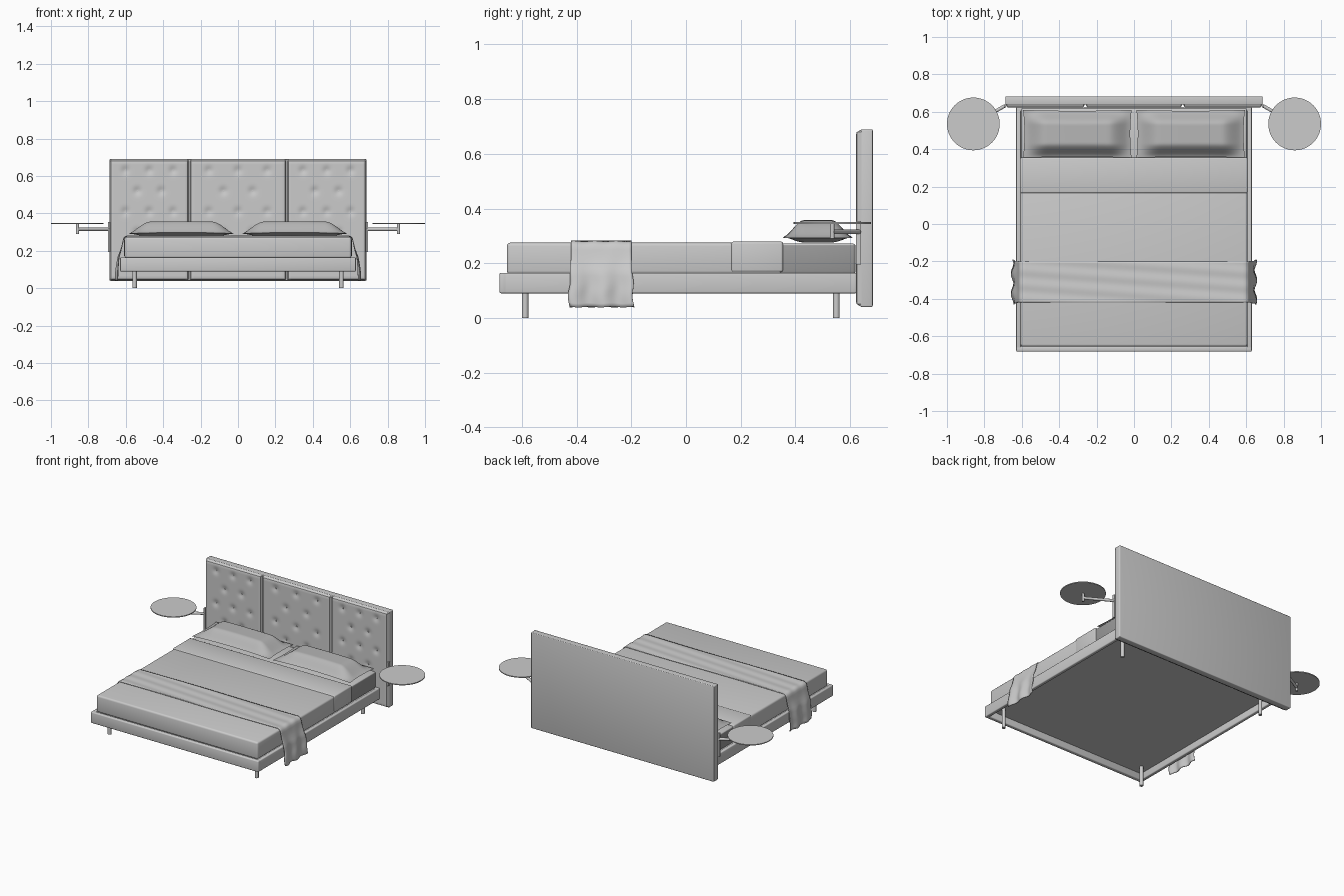
import bpy, bmesh, math
from mathutils import Vector

cube = bpy.data.objects.get("Cube")
if cube:
    bpy.data.objects.remove(cube, do_unlink=True)


def material(name, v):
    m = bpy.data.materials.new(name)
    m.use_nodes = True
    m.diffuse_color = (v, v, v, 1)
    m.node_tree.nodes["Principled BSDF"].inputs["Base Color"].default_value = (v, v, v, 1)
    return m


LIGHT = material("light grey", 0.6)
PILLOW = material("pillow grey", 0.47)
SHEET = material("dark sheet grey", 0.32)


def finish(bm, name, mat, smooth=True):
    bmesh.ops.recalc_face_normals(bm, faces=bm.faces)
    me = bpy.data.meshes.new(name)
    bm.to_mesh(me)
    bm.free()
    ob = bpy.data.objects.new(name, me)
    bpy.context.collection.objects.link(ob)
    me.materials.append(mat)
    if smooth:
        bpy.ops.object.select_all(action='DESELECT')
        ob.select_set(True)
        bpy.context.view_layer.objects.active = ob
        bpy.ops.object.shade_smooth_by_angle(angle=math.radians(35))
    return ob


def box(name, x0, x1, y0, y1, z0, z1, mat=LIGHT, bevel=0.0):
    bm = bmesh.new()
    bmesh.ops.create_cube(bm, size=1)
    for v in bm.verts:
        v.co = Vector(((x0 + x1) / 2 + v.co.x * (x1 - x0),
                       (y0 + y1) / 2 + v.co.y * (y1 - y0),
                       (z0 + z1) / 2 + v.co.z * (z1 - z0)))
    if bevel:
        bmesh.ops.bevel(bm, geom=bm.edges[:], offset=bevel, segments=3,
                        profile=0.5, affect='EDGES')
    return finish(bm, name, mat, bool(bevel))


def rod(name, a, b, r, sides=20):
    a, b = Vector(a), Vector(b)
    bm = bmesh.new()
    bmesh.ops.create_cone(bm, cap_ends=True, segments=sides, radius1=r, radius2=r,
                          depth=(b - a).length)
    rot = Vector((0, 0, 1)).rotation_difference(b - a).to_matrix()
    for v in bm.verts:
        v.co = rot @ v.co + (a + b) / 2
    return finish(bm, name, LIGHT)


def grid(nu, nv, func):
    """Quad sheet with func(u, v) evaluated over -1..1."""
    bm = bmesh.new()
    bmesh.ops.create_grid(bm, x_segments=nu, y_segments=nv, size=1)
    for v in bm.verts:
        v.co = Vector(func(v.co.x, v.co.y))
    return bm


def ramp(t):
    t = max(0.0, min(1.0, t))
    return t * t * (3 - 2 * t)


# Bed frame: four rails round a recessed base panel
box("foot_rail", -0.63, 0.63, -0.682, -0.655, 0.09, 0.165, bevel=0.006)
box("head_rail", -0.63, 0.63, 0.6, 0.625, 0.09, 0.165, bevel=0.006)
for side, s in (("left", 1), ("right", -1)):
    xs = sorted((s * 0.605, s * 0.63))
    box(side + "_rail", *xs, -0.68, 0.62, 0.09, 0.165, bevel=0.006)
    for end, y in (("front", -0.588), ("back", 0.55)):
        rod(f"{end}_{side}_leg", (s * 0.553, y, 0), (s * 0.553, y, 0.145), 0.012)
box("base_panel", -0.61, 0.61, -0.66, 0.605, 0.135, 0.16)

# Mattress, with darker sheet sides at the head, and the bed cover
mattress = box("mattress", -0.603, 0.603, 0.3, 0.62, 0.16, 0.272, bevel=0.01)
mattress.data.materials.append(SHEET)
for p in mattress.data.polygons:
    p.material_index = int(abs(p.normal.z) < 0.6)
box("bed_cover", -0.606, 0.606, -0.655, 0.352, 0.16, 0.275, bevel=0.012)
box("cover_fold", -0.609, 0.609, 0.165, 0.355, 0.168, 0.279, bevel=0.008)

# Throw blanket draped across the bed and hanging on both sides
DRAPE = [(0, 0.279), (0.597, 0.279), (0.611, 0.27), (0.622, 0.215),
         (0.636, 0.165), (0.641, 0.1), (0.643, 0.04)]
LENGTHS = [0.0]
for p, q in zip(DRAPE, DRAPE[1:]):
    LENGTHS.append(LENGTHS[-1] + math.dist(p, q))


def drape(u, v):
    d = abs(u) * LENGTHS[-1]
    i = max(k for k in range(len(DRAPE) - 1) if LENGTHS[k] <= d + 1e-9)
    t = (d - LENGTHS[i]) / (LENGTHS[i + 1] - LENGTHS[i])
    x, z = Vector(DRAPE[i]).lerp(Vector(DRAPE[i + 1]), t)
    s = 1 if u > 0 else -1
    hang = ramp((0.26 - z) / 0.2)
    x += hang * 0.007 * (1 + math.sin(v * 7 + s))
    y = -0.31 + v * (0.11 + 0.008 * hang) + 0.004 * hang * math.sin(z * 60)
    return s * x, y, z + 0.0015 * math.sin(v * 9 + u * 5)


throw = finish(grid(120, 24, drape), "throw_blanket", LIGHT)
thick = throw.modifiers.new("thickness", 'SOLIDIFY')
thick.thickness = 0.004
thick.offset = 0


# Pillows: a flat-topped cushion with sloping edges and pointed corners
def pillow_sheet(cx, top):
    def shape(u, v):
        f = ramp((1 - abs(u)) / 0.42) ** 0.8 * ramp((1 - abs(v)) / 0.6) ** 0.8
        x = cx + u * 0.29 * (1 - 0.025 * (1 - v * v))
        y = 0.482 + v * 0.128 * (1 - 0.04 * (1 - u * u))
        rim = 0.292 + 0.006 * (1 - u * u)
        z = rim + 0.06 * f if top else rim - 0.02 * f
        return x, y, z
    return shape


for side, s in (("left", 1), ("right", -1)):
    bm = grid(40, 30, pillow_sheet(s * 0.303, True))
    under = grid(40, 30, pillow_sheet(s * 0.303, False))
    temp = bpy.data.meshes.new("temp")
    under.to_mesh(temp)
    under.free()
    bm.from_mesh(temp)
    bpy.data.meshes.remove(temp)
    bmesh.ops.remove_doubles(bm, verts=bm.verts, dist=0.0005)
    finish(bm, side + "_pillow", PILLOW)

# Headboard: back slab and three tufted panels with small buttons
box("headboard", -0.687, 0.687, 0.638, 0.683, 0.04, 0.69, bevel=0.005)
ROWS = (0.3, 0.41, 0.52, 0.63)
for name, x0, x1 in (("right", -0.687, -0.262), ("middle", -0.26, 0.26), ("left", 0.262, 0.687)):
    cx, half = (x0 + x1) / 2, (x1 - x0) / 2
    buttons = [(cx + half * k, z) for i, z in enumerate(ROWS)
               for k in ((-0.6, 0, 0.6) if i % 2 else (-0.3, 0.3))]

    def tuft(u, v):
        x, z = cx + u * half, 0.365 + v * 0.324
        edge = min((1 - abs(u)) * half, (1 - abs(v)) * 0.324)
        y = 0.622 + 0.02 * (1 - ramp(edge / 0.016 * 0.5 + 0.5 if edge > 0.001 else 0))
        for bx, bz in buttons:
            y += 0.008 * math.exp(-((x - bx) ** 2 + (z - bz) ** 2) / 0.0004)
        return x, y, z

    finish(grid(56, 70, tuft), name + "_headboard_panel", LIGHT)
    for bx, bz in buttons:
        rod(name + "_button", (bx, 0.626, bz), (bx, 0.634, bz), 0.005, 10)

# Swing-out round side tables on brackets
for side, s in (("left", 1), ("right", -1)):
    xs = sorted((s * 0.684, s * 0.695))
    box(side + "_table_bracket", *xs, 0.622, 0.64, 0.195, 0.355)
    rod(side + "_table_arm", (s * 0.69, 0.632, 0.315), (s * 0.858, 0.535, 0.315), 0.009)
    rod(side + "_table_post", (s * 0.858, 0.535, 0.29), (s * 0.858, 0.535, 0.345), 0.008)
    rod(side + "_table_top", (s * 0.859, 0.535, 0.344), (s * 0.859, 0.535, 0.35), 0.141, 64)
